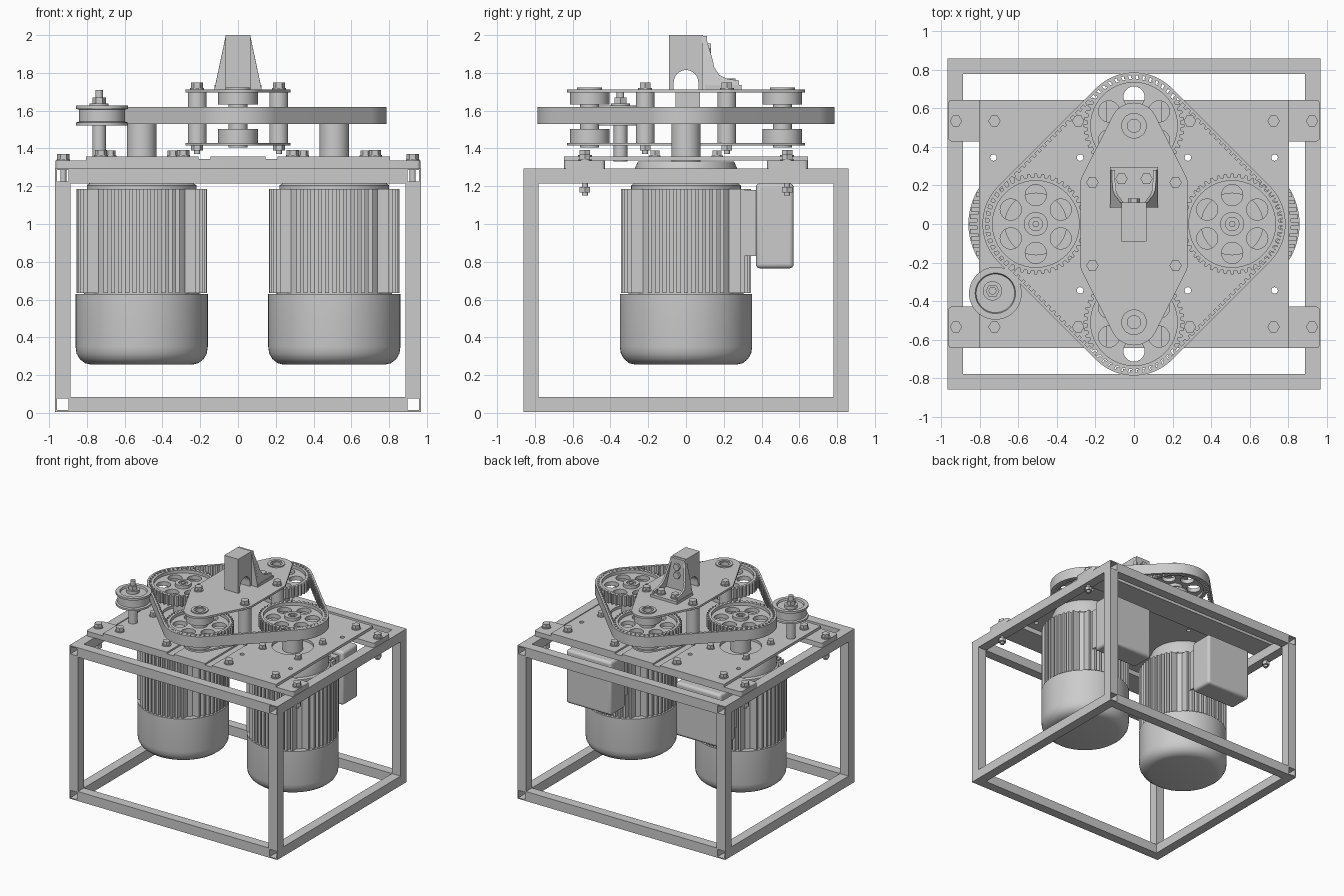
import bpy, bmesh, math
from mathutils import Matrix, Vector
from math import pi, cos, sin, sqrt

if "Cube" in bpy.data.objects:
    bpy.data.objects.remove(bpy.data.objects["Cube"])

COL = bpy.context.scene.collection


def add(name, mesh, matrix=Matrix()):
    mesh.transform(matrix)
    ob = bpy.data.objects.new(name, mesh)
    COL.objects.link(ob)
    return ob


def circle(x, y, r, n=32):
    return [(x + r * cos(2 * pi * i / n), y + r * sin(2 * pi * i / n)) for i in range(n)]


def rect(x0, x1, y0, y1):
    return [(x0, y0), (x1, y0), (x1, y1), (x0, y1)]


def prism(name, loops, a, b, axis='Z'):
    """Extrude a filled outline (first loop) with holes (other loops) from a to b along axis."""
    cu = bpy.data.curves.new(name, 'CURVE')
    cu.dimensions, cu.fill_mode, cu.extrude = '2D', 'BOTH', (b - a) / 2
    for loop in loops:
        sp = cu.splines.new('POLY')
        sp.points.add(len(loop) - 1)
        for p, (x, y) in zip(sp.points, loop):
            p.co = (x, y, 0, 1)
        sp.use_cyclic_u = True
    tmp = bpy.data.objects.new(name, cu)
    COL.objects.link(tmp)
    me = bpy.data.meshes.new_from_object(tmp.evaluated_get(bpy.context.evaluated_depsgraph_get()))
    bpy.data.objects.remove(tmp)
    bm = bmesh.new()
    bm.from_mesh(me)
    bmesh.ops.remove_doubles(bm, verts=bm.verts, dist=1e-5)
    bmesh.ops.recalc_face_normals(bm, faces=bm.faces)
    bm.to_mesh(me)
    m = (a + b) / 2
    mat = {'Z': Matrix.Translation((0, 0, m)),
           'Y': Matrix(((1, 0, 0, 0), (0, 0, -1, m), (0, 1, 0, 0), (0, 0, 0, 1))),
           'X': Matrix(((0, 0, 1, m), (1, 0, 0, 0), (0, 1, 0, 0), (0, 0, 0, 1)))}[axis]
    return add(name, me, mat)


def lathe(name, prof, x=0, y=0, n=48, closed=False, matrix=None):
    """Turn an (r, z) profile around a vertical axis at x, y."""
    bm = bmesh.new()
    rings = [[bm.verts.new((r * cos(2 * pi * i / n), r * sin(2 * pi * i / n), z)) for i in range(n)]
             for r, z in prof]
    pairs = list(zip(rings, rings[1:])) + ([(rings[-1], rings[0])] if closed else [])
    for p, q in pairs:
        for i in range(n):
            bm.faces.new((p[i], p[(i + 1) % n], q[(i + 1) % n], q[i]))
    bmesh.ops.remove_doubles(bm, verts=bm.verts, dist=1e-6)
    bmesh.ops.recalc_face_normals(bm, faces=bm.faces)
    me = bpy.data.meshes.new(name)
    bm.to_mesh(me)
    return add(name, me, matrix or Matrix.Translation((x, y, 0)))


def cyl(name, x, y, r, z0, z1, n=32):
    return lathe(name, [(0, z0), (r, z0), (r, z1), (0, z1)], x, y, n)


def ring(name, x, y, ri, ro, z0, z1, n=48):
    return lathe(name, [(ri, z0), (ro, z0), (ro, z1), (ri, z1)], x, y, n, True)


def boxes(name, specs, bevel=0):
    """One object from (centre, size, turn about z) boxes."""
    bm = bmesh.new()
    for c, s, turn in specs:
        bmesh.ops.create_cube(bm, size=1, matrix=Matrix.Translation(c) @ Matrix.Rotation(turn, 4, 'Z')
                              @ Matrix.Diagonal((*s, 1)))
    me = bpy.data.meshes.new(name)
    bm.to_mesh(me)
    ob = add(name, me)
    if bevel:
        mod = ob.modifiers.new('bevel', 'BEVEL')
        mod.width, mod.segments = bevel, 4
    return ob


def hull(circles, step=0.05):
    """Outline wrapped around circles (x, y, r) listed anticlockwise."""
    k, out, normals = len(circles), [], []
    for i in range(k):
        (x1, y1, r1), (x2, y2, r2) = circles[i], circles[(i + 1) % k]
        d = math.hypot(x2 - x1, y2 - y1)
        normals.append(math.atan2(y2 - y1, x2 - x1) - math.acos((r1 - r2) / d))
    for i, (x, y, r) in enumerate(circles):
        a0 = normals[i - 1]
        da = (normals[i] - a0) % (2 * pi)
        n = max(2, int(da / step))
        out += [(x + r * cos(a0 + da * j / n), y + r * sin(a0 + da * j / n)) for j in range(n + 1)]
    return out


def bolt(name, x, y, z, tip=None, r=0.032):
    """Hex head on a washer, with an optional shank and nut below."""
    cyl(name + '_washer', x, y, r * 1.15, z, z + 0.007, 24)
    cyl(name + '_head', x, y, r, z + 0.007, z + 0.035, 6)
    if tip:
        cyl(name + '_shank', x, y, r * 0.5, tip, z + 0.01, 16)
        cyl(name + '_nut', x, y, r, tip + 0.018, tip + 0.046, 6)


# welded square-tube frame
T, W = 0.08, 0.009
for sx in (-1, 1):
    xa, xb = sorted((sx * 0.968, sx * (0.968 - T)))
    for z in (0.005, 1.215):
        prism('frame_side_rail', [rect(xa, xb, z, z + T), rect(xa + W, xb - W, z + W, z + T - W)], -0.86, 0.86, 'Y')
    for sy in (-1, 1):
        ya, yb = sorted((sy * 0.86, sy * (0.86 - T)))
        prism('frame_upright', [rect(xa, xb, ya, yb), rect(xa + W, xb - W, ya + W, yb - W)], 0.085, 1.215)
for sy in (-1, 1):
    ya, yb = sorted((sy * 0.86, sy * (0.86 - T)))
    for z in (0.005, 1.215):
        prism('frame_cross_rail', [rect(ya, yb, z, z + T), rect(ya + W, yb - W, z + W, z + T - W)],
              -0.888, 0.888, 'X')

# mounting straps and deck plates
for sy in (-1, 1):
    outline = hull([(-0.945, sy * 0.537 - 0.088, 0.02), (0.945, sy * 0.537 - 0.088, 0.02),
                    (0.945, sy * 0.537 + 0.088, 0.02), (-0.945, sy * 0.537 + 0.088, 0.02)], 0.3)
    prism('mounting_strap', [outline], 1.295, 1.335)
    for sx in (-1, 1):
        bolt('frame_bolt', sx * 0.925, sy * 0.535, 1.335, 1.15)
        bolt('deck_bolt', sx * 0.725, sy * 0.535, 1.357)
        bolt('deck_bolt', sx * 0.29, sy * 0.535, 1.357)
holes = [circle(sx * x, sy * 0.345, 0.017, 20) for sx in (-1, 1) for sy in (-1, 1) for x in (0.73, 0.28)]
bores = [circle(sx * 0.51, 0, 0.16, 48) for sx in (-1, 1)]
prism('deck_plate', [rect(-0.805, 0.805, -0.645, 0.645)] + holes + bores, 1.335, 1.343)
prism('deck_centre_pad', [rect(-0.145, 0.145, -0.645, 0.645)], 1.343, 1.357)
for s in (-1, 1):
    side = [h for h in holes + bores if h[0][0] * s > 0]
    prism('motor_plate', [rect(*sorted((s * 0.21, s * 0.805)), -0.645, 0.645)] + side, 1.343, 1.357)

# motors with fins and terminal boxes
for s in (-1, 1):
    x = s * 0.51
    lathe('motor_body', [(0, 0.255), (0.265, 0.255), (0.30, 0.263), (0.328, 0.285), (0.345, 0.315), (0.35, 0.35),
                         (0.35, 0.63), (0.305, 0.63), (0.305, 1.185), (0.29, 1.185), (0.29, 1.205),
                         (0.275, 1.215), (0.27, 1.295), (0.255, 1.33), (0, 1.33)], x, 0, 64)
    fins = []
    for i in range(-5, 6):
        t = i * 0.038
        ln = 2 * sqrt(0.345 ** 2 - t * t)
        fins += [((x + t, 0, 0.91), (0.022, ln, 0.55), 0), ((x, t, 0.91), (ln, 0.022, 0.55), 0)]
    boxes('motor_fins', fins)
    boxes('terminal_box', [((x, 0.47, 0.99), (0.42, 0.2, 0.45), 0)], 0.022)
    boxes('terminal_box_neck', [((x, 0.335, 1.005), (0.34, 0.09, 0.35), 0)])
    for i in range(4):
        a = pi / 4 + i * pi / 2
        bolt('motor_bolt', x + 0.233 * cos(a), 0.233 * sin(a), 1.355, None, 0.027)
    cyl('motor_shaft_sleeve', x, 0, 0.078, 1.33, 1.53)

# four toothed pulleys
Z0, Z1 = 1.532, 1.618
CENTRES = [(0.51, 0), (0, 0.51), (-0.51, 0), (0, -0.51)]
TEETH = 44
for cx, cy in CENTRES:
    gear = []
    for i in range(TEETH):
        for f, r in ((-0.3, 0.243), (-0.17, 0.262), (0.17, 0.262), (0.3, 0.243)):
            a = 2 * pi * (i + f) / TEETH
            gear.append((cx + r * cos(a), cy + r * sin(a)))
    prism('pulley_rim', [gear, circle(cx, cy, 0.225, 64)], Z0, Z1)
    web_holes = [circle(cx + 0.15 * cos(pi / 2 + k * pi / 3), cy + 0.15 * sin(pi / 2 + k * pi / 3), 0.055, 28)
                 for k in range(6)]
    prism('pulley_web', [circle(cx, cy, 0.23, 64)] + web_holes, 1.558, 1.592)
    ring('pulley_hub', cx, cy, 0.035, 0.062, Z0, Z1)
    if cx:
        cyl('pulley_shaft_end', cx, cy, 0.036, 1.53, 1.605)
        cyl('pulley_screw', cx, cy, 0.018, 1.6, 1.618, 6)

# toothed belt around the pulleys
inner = hull([(x, y, 0.262) for x, y in CENTRES])
prism('belt', [hull([(x, y, 0.277) for x, y in CENTRES]), inner], 1.53, 1.62)
specs, carry, PITCH = [], 0, 0.0374
for p, q in zip(inner, inner[1:] + inner[:1]):
    p, q = Vector(p), Vector(q)
    d = q - p
    ln = d.length
    while carry < ln:
        u = d / ln
        c = p + u * carry + Vector((-u.y, u.x)) * 0.006
        specs.append(((c.x, c.y, 1.575), (0.017, 0.016, 0.088), math.atan2(u.y, u.x)))
        carry += PITCH
    carry -= ln
boxes('belt_teeth', specs)

# carrier plates, spacers and bearings
corner = 0.216
shape = hull([(corner, -corner, 0.062), (corner, corner, 0.062), (0, 0.505, 0.125),
              (-corner, corner, 0.062), (-corner, -corner, 0.062), (0, -0.505, 0.125)], 0.12)
bearing_holes = [circle(0, s * 0.51, 0.055) for s in (-1, 1)]
prism('upper_carrier_plate', [shape] + bearing_holes, 1.697, 1.713)
prism('lower_carrier_plate', [shape] + bearing_holes, 1.415, 1.43)
for sx in (-1, 1):
    for sy in (-1, 1):
        cyl('carrier_spacer', sx * corner, sy * corner, 0.05, 1.43, 1.697)
        bolt('carrier_bolt', sx * corner, sy * corner, 1.713, 1.37)
for s in (-1, 1):
    ring('upper_bearing_housing', 0, s * 0.51, 0.05, 0.105, 1.632, 1.697)
    ring('lower_bearing_housing', 0, s * 0.51, 0.05, 0.105, 1.43, 1.502)
    ring('bearing_ring', 0, s * 0.51, 0.045, 0.066, 1.697, 1.722)
    ring('hollow_axle', 0, s * 0.51, 0.034, 0.05, 1.405, 1.715)

# belt tensioner
lathe('tensioner_wheel', [(0, 1.522), (0.137, 1.522), (0.137, 1.537), (0.122, 1.542), (0.122, 1.605),
                          (0.137, 1.61), (0.137, 1.627), (0.105, 1.627), (0.1, 1.612), (0, 1.612)], -0.72, -0.36)
lathe('tensioner_post', [(0, 1.33), (0.036, 1.33), (0.036, 1.525), (0, 1.525)], -0.735, -0.347)
cyl('tensioner_boss', -0.735, -0.347, 0.05, 1.61, 1.637)
cyl('tensioner_nut', -0.735, -0.347, 0.036, 1.637, 1.67, 6)
cyl('tensioner_stud', -0.735, -0.347, 0.02, 1.66, 1.71, 20)

# clamp block: an upright slab with an arch through its foot
arch = [(0.065 * cos(pi * i / 20), 1.75 + 0.065 * sin(pi * i / 20)) for i in range(21)]
prism('clamp_block', [[(0.09, 1.713), (0.09, 2.0), (-0.09, 2.0), (-0.09, 1.713), (-0.065, 1.713)]
                      + arch[::-1] + [(0.065, 1.713)]], -0.065, 0.065, 'X')
boxes('clamp_lower_boss', [((0, 0.01, 1.655), (0.1, 0.13, 0.09), 0)])

# angle bracket behind the block
prism('bracket_back', [[(-0.125, 1.713), (0.125, 1.713), (0.065, 1.995), (-0.065, 1.995)]], 0.085, 0.112, 'Y')
prism('bracket_foot', [rect(-0.125, 0.125, 0.1, 0.295)], 1.713, 1.735)
for s in (-1, 1):
    rib = prism('bracket_rib', [[(0.1, 1.72), (0.28, 1.72), (0.28, 1.76), (0.22, 1.768), (0.175, 1.79),
                                 (0.15, 1.83), (0.138, 1.88), (0.105, 1.99)]], -0.008, 0.008, 'X')
    # ribs lean with the tapered back plate
    rib.data.transform(Matrix(((1, 0, -s * 0.213, s * (0.116 + 0.213 * 1.72)), (0, 1, 0, 0),
                               (0, 0, 1, 0), (0, 0, 0, 1))))
    bolt('bracket_foot_bolt', s * 0.065, 0.235, 1.735)
for z in (1.86, 1.93):
    lathe('bracket_back_bolt', [(0, 0), (0.03, 0), (0.03, 0.022), (0, 0.022)], n=6,
          matrix=Matrix.Translation((0, 0.11, z)) @ Matrix.Rotation(-pi / 2, 4, 'X'))

# smooth the round parts, keep edges crisp
bpy.ops.object.select_all(action='SELECT')
bpy.context.view_layer.objects.active = bpy.data.objects['deck_plate']
bpy.ops.object.shade_smooth_by_angle(angle=math.radians(30))
